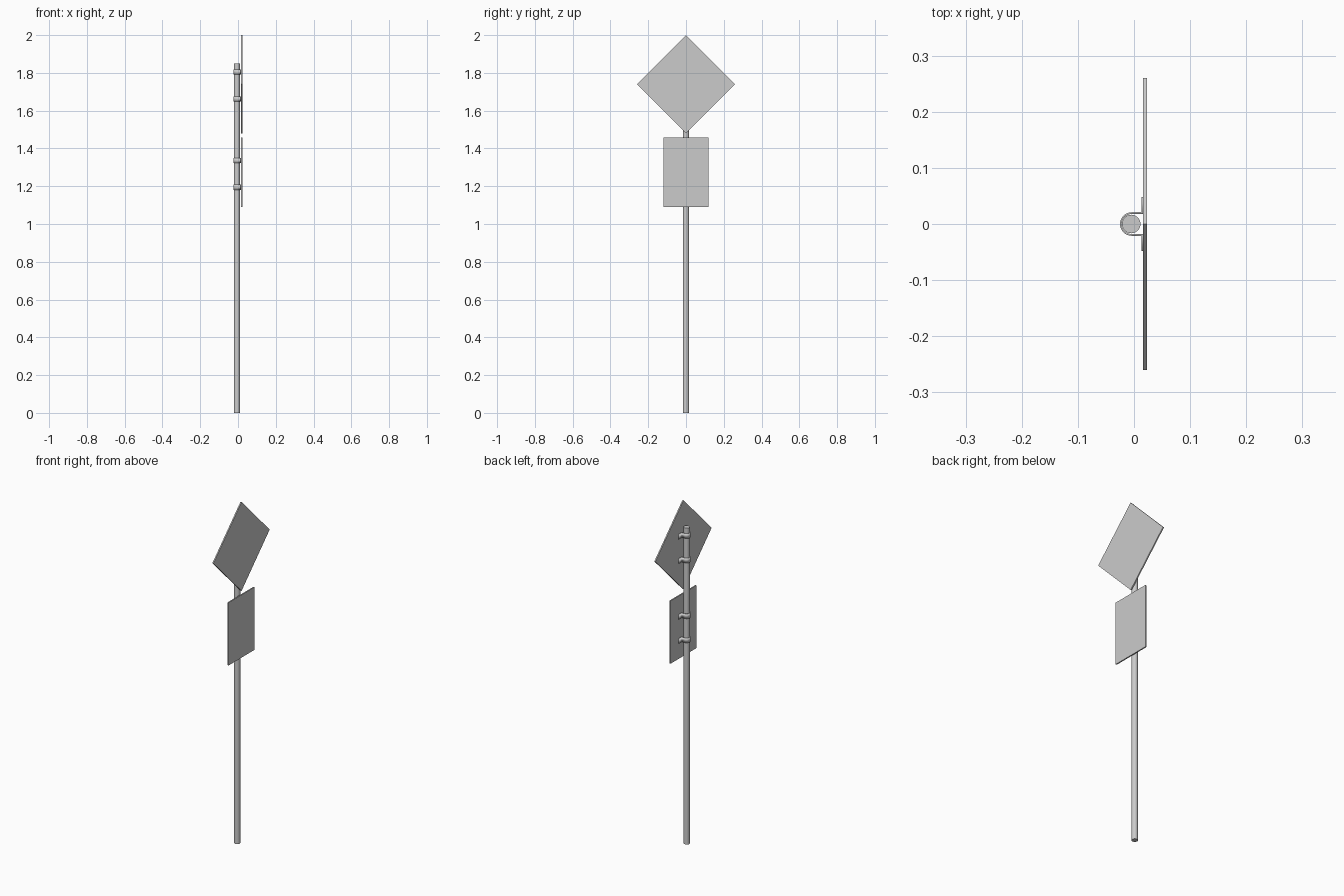
import bpy, bmesh, math

cube = bpy.data.objects.get("Cube")
if cube:
    bpy.data.objects.remove(cube)

metal = bpy.data.materials.new("light_grey_metal")
metal.use_nodes = True
GREY = (0.6, 0.6, 0.6, 1)
metal.diffuse_color = GREY
metal.node_tree.nodes["Principled BSDF"].inputs["Base Color"].default_value = GREY

POLE_X, POLE_R = -0.005, 0.0165
PLATE_BACK, PLATE_FRONT = 0.016, 0.023


def make_object(name, bm):
    bmesh.ops.recalc_face_normals(bm, faces=bm.faces)
    mesh = bpy.data.meshes.new(name)
    bm.to_mesh(mesh)
    bm.free()
    mesh.materials.append(metal)
    obj = bpy.data.objects.new(name, mesh)
    bpy.context.collection.objects.link(obj)
    return obj


def smooth(obj):
    bpy.ops.object.select_all(action='DESELECT')
    obj.select_set(True)
    bpy.context.view_layer.objects.active = obj
    bpy.ops.object.shade_smooth_by_angle(angle=math.radians(35))


def sign_plate(name, outline):
    """Flat panel facing +x from a (y, z) outline."""
    bm = bmesh.new()
    face = bm.faces.new([bm.verts.new((PLATE_BACK, y, z)) for y, z in outline])
    out = bmesh.ops.extrude_face_region(bm, geom=[face])["geom"]
    moved = [v for v in out if isinstance(v, bmesh.types.BMVert)]
    bmesh.ops.translate(bm, verts=moved, vec=(PLATE_FRONT - PLATE_BACK, 0, 0))
    return make_object(name, bm)


def clamp(name, z, height=0.028, thick=0.003):
    """U-shaped strap around the pole with two flanges on the sign's back."""
    r, cx, fx = 0.0195, -0.004, PLATE_BACK - thick / 2
    arc = [(cx + r * math.cos(a), r * math.sin(a))
           for a in (math.radians(90 + 180 * i / 16) for i in range(17))]
    path = [(fx, 0.048), (fx, r)] + arc + [(fx, -r), (fx, -0.048)]
    bm = bmesh.new()
    low, high = [[bm.verts.new((x, y, z + s * height / 2)) for x, y in path]
                 for s in (-1, 1)]
    for i in range(len(path) - 1):
        bm.faces.new((low[i], low[i + 1], high[i + 1], high[i]))
    obj = make_object(name, bm)
    solid = obj.modifiers.new("thickness", 'SOLIDIFY')
    solid.thickness = thick
    solid.offset = 0
    solid.use_even_offset = True
    smooth(obj)


# Pole
bm = bmesh.new()
bmesh.ops.create_cone(bm, cap_ends=True, segments=32, radius1=POLE_R,
                      radius2=POLE_R, depth=1.85)
bmesh.ops.translate(bm, verts=bm.verts, vec=(POLE_X, 0, 1.85 / 2))
smooth(make_object("pole", bm))

# Diamond sign and rectangular sign below it
D, DZ = 0.26, 1.74
sign_plate("diamond_sign", [(0, DZ - D), (D, DZ), (0, DZ + D), (-D, DZ)])
W, LOW, TOP = 0.119, 1.09, 1.457
sign_plate("rectangular_sign", [(-W, LOW), (W, LOW), (W, TOP), (-W, TOP)])

# Clamps, two behind each sign
for sign, heights in (("diamond", (1.805, 1.662)), ("rectangular", (1.336, 1.195))):
    for place, z in zip(("upper", "lower"), heights):
        clamp(f"{sign}_{place}_clamp", z)
